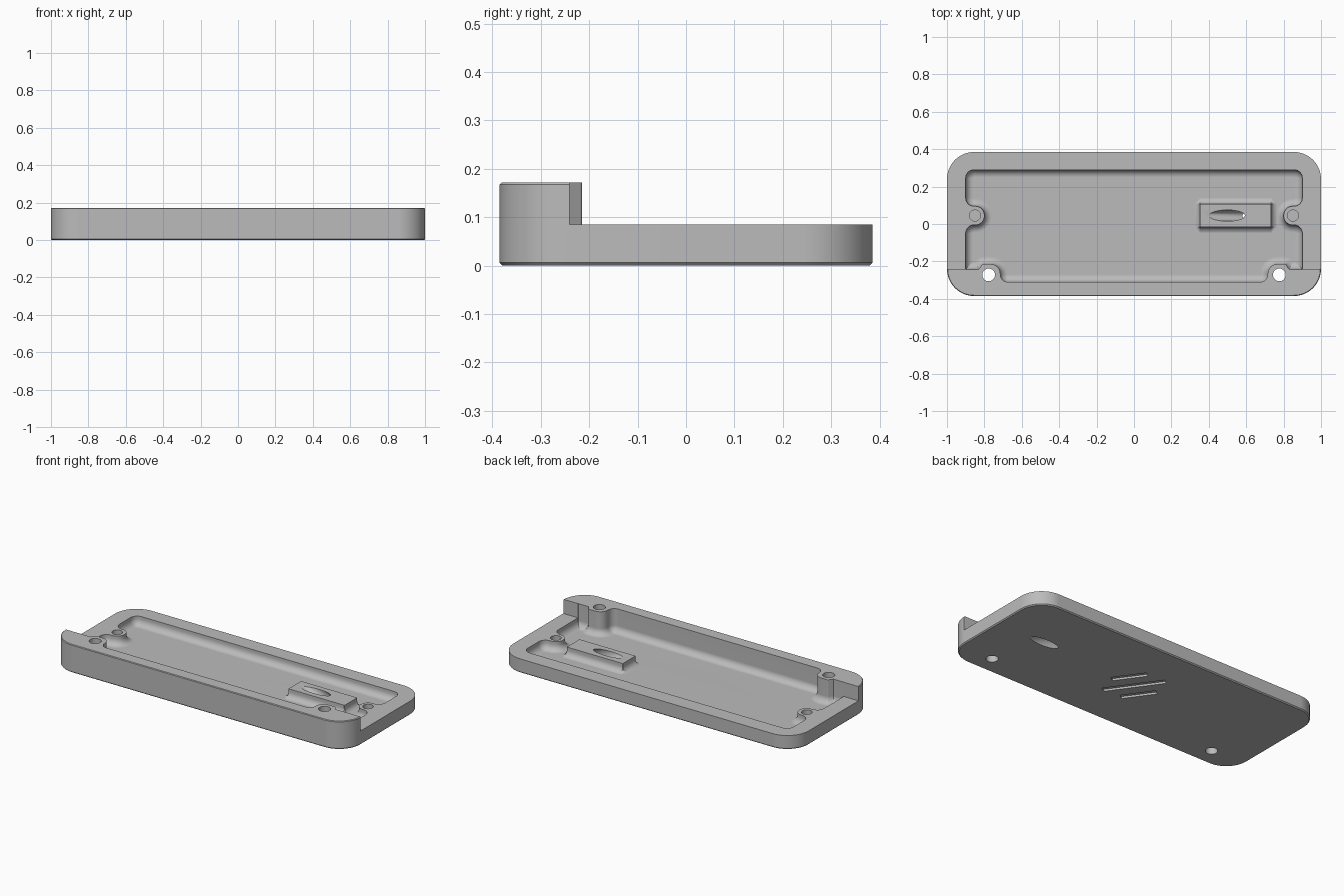
import bpy, bmesh, math
from mathutils import Vector, Matrix

cube = bpy.data.objects.get("Cube")
if cube:
    bpy.data.objects.remove(cube, do_unlink=True)

grey = bpy.data.materials.new("plain grey")
grey.use_nodes = True
COLOUR = (0.5, 0.5, 0.5, 1)
grey.diffuse_color = COLOUR
grey.node_tree.nodes["Principled BSDF"].inputs["Base Color"].default_value = COLOUR

FLOOR, RIM, TOP = 0.03, 0.085, 0.172
FILLET = 0.04
PEDESTAL_Y = 0.045


def outline(corners, inset=0.0, steps=8):
    """Rounded counter-clockwise polygon from (x, y, radius), moved inwards."""
    points = []
    for i, (x, y, radius) in enumerate(corners):
        here = Vector((x, y))
        u = (here - Vector(corners[i - 1][:2])).normalized()
        v = (Vector(corners[(i + 1) % len(corners)][:2]) - here).normalized()
        n1, n2 = Vector((-u.y, u.x)), Vector((-v.y, v.x))
        turn = math.atan2(u.x * v.y - u.y * v.x, u.dot(v))
        side = 1 if turn > 0 else -1
        mitre = (n1 + n2) / (1 + n1.dot(n2))
        r = max(radius - side * inset, 0.002)
        centre = here + mitre * (inset + side * r)
        for k in range(steps + 1):
            points.append(centre - side * r * (Matrix.Rotation(turn * k / steps, 2) @ n1))
    return points


def mirrored(half):
    """Close a right-hand half outline with its mirror image."""
    return half + [(-x, y, r) for x, y, r in reversed(half)]


def finish(name, bm):
    bmesh.ops.recalc_face_normals(bm, faces=bm.faces)
    mesh = bpy.data.meshes.new(name)
    bm.to_mesh(mesh)
    bm.free()
    obj = bpy.data.objects.new(name, mesh)
    mesh.materials.append(grey)
    bpy.context.collection.objects.link(obj)
    return obj


def loft(name, corners, levels, steps=8):
    """Solid through the outline at each (inset, z)."""
    bm = bmesh.new()
    rings = [[bm.verts.new((p.x, p.y, z)) for p in outline(corners, d, steps)]
             for d, z in levels]
    for low, high in zip(rings, rings[1:]):
        for i in range(len(low)):
            bm.faces.new((low[i - 1], low[i], high[i], high[i - 1]))
    bm.faces.new(rings[0])
    bm.faces.new(rings[-1])
    return finish(name, bm)


def cylinder(name, radius, depth, matrix):
    bm = bmesh.new()
    bmesh.ops.create_cone(bm, cap_ends=True, segments=32, radius1=radius,
                          radius2=radius, depth=depth, matrix=matrix)
    return finish(name, bm)


def combine(target, tool, operation="DIFFERENCE"):
    mod = target.modifiers.new("combine", "BOOLEAN")
    mod.operation, mod.solver, mod.object = operation, "EXACT", tool
    bpy.context.view_layer.objects.active = target
    bpy.ops.object.modifier_apply(modifier=mod.name)
    bpy.data.objects.remove(tool, do_unlink=True)


def rectangle(x0, x1, y0, y1, r):
    return [(x0, y0, r), (x1, y0, r), (x1, y1, r), (x0, y1, r)]


# Outer block with softened top and bottom edges
tray = loft("tray", rectangle(-1, 1, -0.385, 0.385, 0.145),
            [(0.006, 0), (0, 0.006), (0, TOP - 0.004), (0.004, TOP)], 12)

# Lower the rim behind the raised front wall and its two screw posts
front = [(0.715, -0.31, 0.04), (0.715, -0.215, 0.05), (0.81, -0.215, 0.009), (0.83, -0.242, 0)]
step = mirrored(front + [(1.2, -0.242, 0), (1.2, 0.6, 0)])
combine(tray, loft("step_cutter", step, [(0.001, RIM), (0.001, 0.3)]))

# Cavity with side posts and a rounded floor edge
tab = [(0.9, -0.005, 0.045), (0.8, -0.005, 0.047), (0.8, 0.095, 0.047), (0.9, 0.095, 0.045)]
cavity = mirrored(front + [(0.9, -0.242, 0)] + tab + [(0.9, 0.29, 0.045)])
curve = [math.radians(15 * k) for k in range(7)]
rounded = [(FILLET * (1 - math.sin(a)), FLOOR + FILLET * (1 - math.cos(a))) for a in curve]
combine(tray, loft("cavity_cutter", cavity, rounded + [(0, 0.3)]))

# Pedestal with a flared foot
flare = [(-0.036 * (1 - math.sin(a)), FLOOR + 0.036 * (1 - math.cos(a))) for a in curve]
flare[0] = (flare[0][0], FLOOR - 0.001)
pedestal = loft("pedestal", rectangle(0.353, 0.733, -0.016, 0.107, 0),
                [(-0.036, FLOOR - 0.01)] + flare + [(0, RIM - 0.001)], 1)
combine(tray, pedestal, "UNION")

# Slanted strap tunnel through the pedestal
slant = math.atan2(RIM, 0.18)
tunnel = (Matrix.Translation((0.585, PEDESTAL_Y, RIM / 2))
          @ Matrix.Rotation(math.pi / 2 + slant, 4, "Y")
          @ Matrix.Diagonal((0.041, 0.03, 1, 1)))
combine(tray, cylinder("tunnel_cutter", 1, 0.6, tunnel))

# Screw holes: through the front posts, blind in the side posts
for side in (-1, 1):
    through = Matrix.Translation((side * 0.777, -0.272, 0.1))
    combine(tray, cylinder("screw_cutter", 0.034, 0.4, through))
    blind = Matrix.Translation((side * 0.85, PEDESTAL_Y, 0.13))
    combine(tray, cylinder("post_cutter", 0.03, 0.2, blind))

# Three shallow slanted grooves in the underside
along = Vector((-0.58, 0.81, 0)).normalized()
across = Vector((along.y, -along.x, 0))
for offset, length in ((-0.1, 0.2), (0, 0.35), (0.1, 0.2)):
    bm = bmesh.new()
    place = (Matrix.Translation(across * offset)
             @ Matrix.Rotation(math.atan2(along.y, along.x), 4, "Z")
             @ Matrix.Diagonal((length, 0.035, 0.024, 1)))
    bmesh.ops.create_cube(bm, size=1, matrix=place)
    combine(tray, finish("groove_cutter", bm))

# Smooth curved faces, keep the edges crisp
bpy.ops.object.select_all(action="DESELECT")
tray.select_set(True)
bpy.context.view_layer.objects.active = tray
bpy.ops.object.shade_smooth_by_angle(angle=math.radians(30))
weighted = tray.modifiers.new("weighted_normals", "WEIGHTED_NORMAL")
weighted.keep_sharp = True
